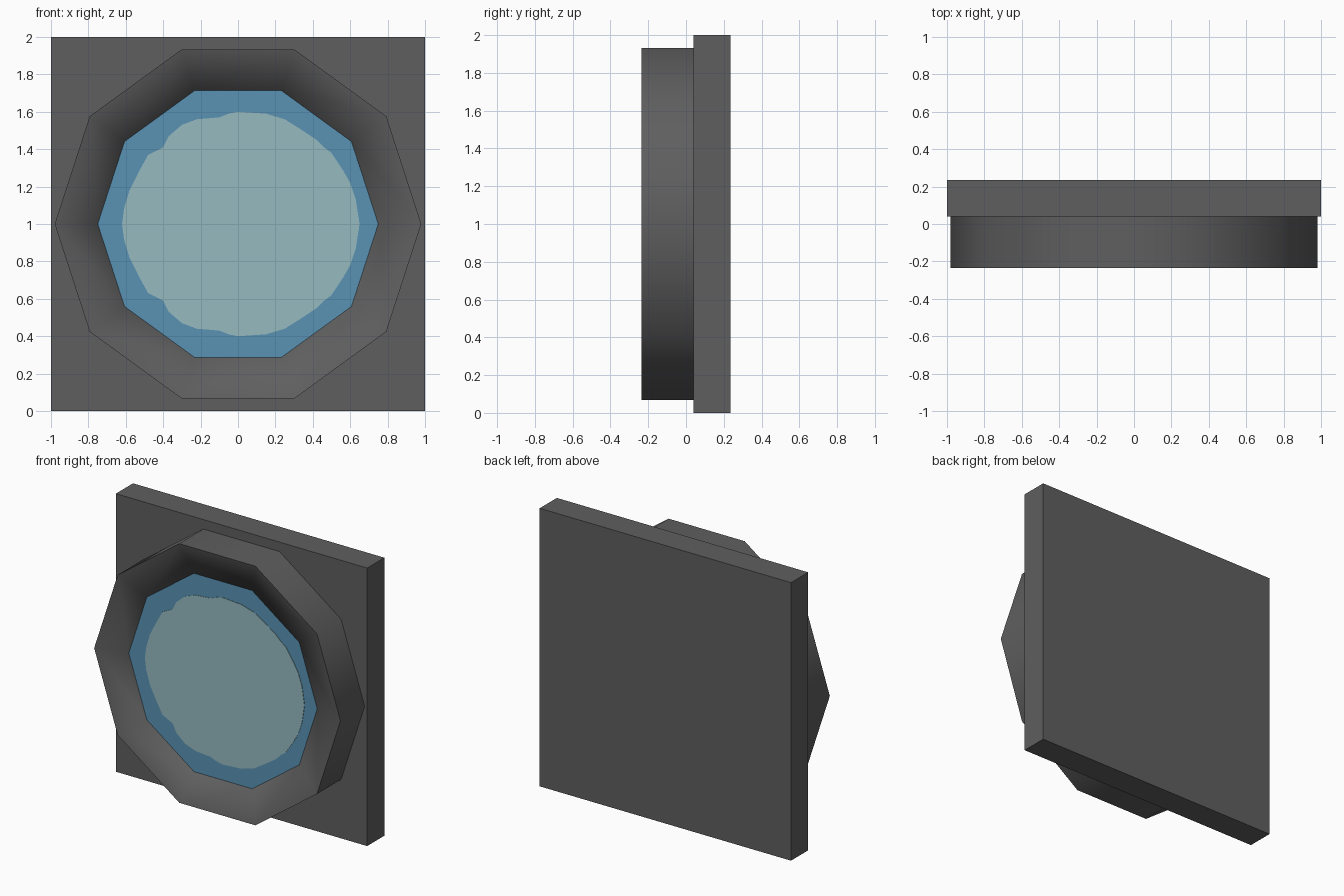
import bpy, bmesh, math

if "Cube" in bpy.data.objects:
    bpy.data.objects.remove(bpy.data.objects["Cube"])

SIDES = 10


def material(name, rgb):
    m = bpy.data.materials.new(name)
    m.diffuse_color = (*rgb, 1)
    m.use_nodes = True
    m.node_tree.nodes["Principled BSDF"].inputs["Base Color"].default_value = m.diffuse_color
    return m


GREY = material("dark grey metal", (0.114, 0.114, 0.114))
BLUE = material("blue glass", (0.10, 0.287, 0.456))
PALE = material("pale glass", (0.305, 0.497, 0.527))


def add(name, bm, mat):
    bmesh.ops.recalc_face_normals(bm, faces=bm.faces)
    me = bpy.data.meshes.new(name)
    bm.to_mesh(me)
    bm.free()
    me.materials.append(mat)
    ob = bpy.data.objects.new(name, me)
    bpy.context.collection.objects.link(ob)
    return ob


def ring_points(r):
    return [(r * math.cos(2 * math.pi * i / SIDES),
             1 + r * math.sin(2 * math.pi * i / SIDES)) for i in range(SIDES)]


def plate(name, outline, y, thick, mat):
    """Extrude an x-z outline from y towards +y."""
    bm = bmesh.new()
    face = bm.faces.new([bm.verts.new((x, y, z)) for x, z in outline])
    new = bmesh.ops.extrude_face_region(bm, geom=[face])["geom"]
    bmesh.ops.translate(bm, vec=(0, thick, 0),
                        verts=[v for v in new if isinstance(v, bmesh.types.BMVert)])
    return add(name, bm, mat)


# square back plate
plate("back_plate", [(-1, 0), (1, 0), (1, 2), (-1, 2)], 0.04, 0.195, GREY)

# ten-sided bezel with a front sloping in towards the glass
bm = bmesh.new()
profile = [(0.98, 0.04), (0.98, -0.235), (0.75, -0.17), (0.75, 0.04)]
loops = [[bm.verts.new((x, y, z)) for x, z in ring_points(r)] for r, y in profile]
for a, b in zip(loops, loops[1:] + loops[:1]):
    for i in range(SIDES):
        j = (i + 1) % SIDES
        bm.faces.new((a[i], a[j], b[j], b[i]))
bezel = add("bezel", bm, GREY)
bpy.context.view_layer.objects.active = bezel
bezel.select_set(True)
bpy.ops.object.shade_smooth_by_angle(angle=math.radians(80))

# glass disc
plate("glass", ring_points(0.75), -0.17, 0.21, BLUE)

# irregular pale patch on the glass: upper half outline, mirrored downwards
half = [(0.65, 0), (0.63, 0.13), (0.6, 0.22), (0.56, 0.29), (0.5, 0.38),
        (0.46, 0.41), (0.42, 0.45), (0.33, 0.51), (0.25, 0.56), (0.15, 0.59),
        (0, 0.6), (-0.05, 0.59), (-0.1, 0.57), (-0.22, 0.56), (-0.3, 0.53),
        (-0.37, 0.47), (-0.4, 0.41), (-0.48, 0.37), (-0.53, 0.28),
        (-0.58, 0.18), (-0.61, 0.08), (-0.62, 0)]
outline = half + [(x, -z) for x, z in reversed(half[1:-1])]
plate("pale_patch", [(x, 1 + z) for x, z in outline], -0.173, 0.005, PALE)
